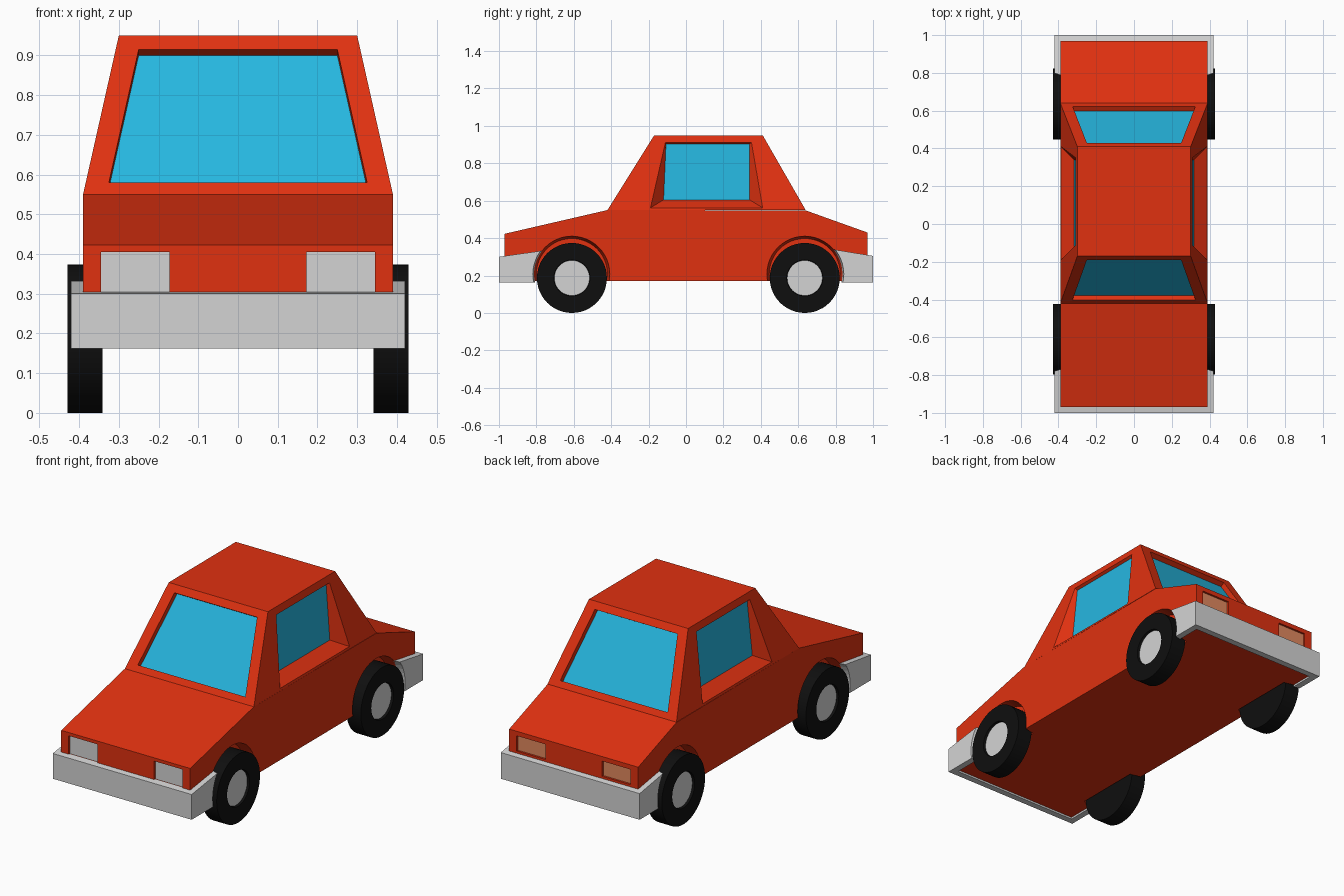
import bpy, bmesh, math
from mathutils import Matrix, Vector

if "Cube" in bpy.data.objects:
    bpy.data.objects.remove(bpy.data.objects["Cube"])


def material(name, rgb):
    m = bpy.data.materials.new(name)
    lin = [(c / 255 / 12.92) if c < 11 else ((c / 255 + 0.055) / 1.055) ** 2.4 for c in rgb]
    m.diffuse_color = (*lin, 1)
    m.use_nodes = True
    m.node_tree.nodes["Principled BSDF"].inputs["Base Color"].default_value = m.diffuse_color
    return m


RED = material("red paint", (224, 49, 16))
GLASS = material("blue glass", (38, 183, 224))
GREY = material("light grey", (212, 212, 212))
AMBER = material("amber lens", (225, 137, 95))
BLACK = material("black rubber", (15, 15, 15))


def finish(bm, name, *mats, helper=False):
    bmesh.ops.recalc_face_normals(bm, faces=bm.faces)
    me = bpy.data.meshes.new(name)
    bm.to_mesh(me)
    bm.free()
    ob = bpy.data.objects.new(name, me)
    bpy.context.collection.objects.link(ob)
    for m in mats:
        me.materials.append(m)
    ob.hide_render = helper
    if helper:
        ob.hide_set(True)
    return ob


def prism(name, profile, half_width, mat):
    """Side profile (y, z) extruded across x."""
    bm = bmesh.new()
    face = bm.faces.new([bm.verts.new((-half_width, y, z)) for y, z in profile])
    ext = bmesh.ops.extrude_face_region(bm, geom=[face])["geom"]
    bmesh.ops.translate(bm, vec=(2 * half_width, 0, 0),
                        verts=[v for v in ext if isinstance(v, bmesh.types.BMVert)])
    return finish(bm, name, mat)


def add_box(bm, lo, hi):
    lo, hi = Vector(lo), Vector(hi)
    mat = Matrix.Translation((lo + hi) / 2) @ Matrix.Diagonal((*(hi - lo), 1))
    bmesh.ops.create_cube(bm, size=1, matrix=mat)


def cut(ob, cutter):
    mod = ob.modifiers.new("cut", "BOOLEAN")
    mod.operation = "DIFFERENCE"
    mod.solver = "EXACT"
    mod.object = cutter


AXLES = {"front": -0.61, "rear": 0.635}
SIDES = {"left": -1, "right": 1}

# Wheel arch cutter: slightly tapered
bm = bmesh.new()
for y in AXLES.values():
    for s in SIDES.values():
        bmesh.ops.create_cone(bm, cap_ends=True, segments=48, radius1=0.19, radius2=0.215, depth=0.12,
                              matrix=Matrix.Translation((s * 0.39, y, 0.208))
                              @ Matrix.Rotation(s * math.pi / 2, 4, "Y"))
arches = finish(bm, "arch_cutter", RED, helper=True)

# Lamps: recess cutter and thin lenses
recess = bmesh.new()
for name, s, z0, mat in (("headlights", -1, 0.303, GREY), ("tail_lights", 1, 0.322, AMBER)):
    bm = bmesh.new()
    for x0, x1 in ((-0.345, -0.172), (0.172, 0.345)):
        back, lens, out = 0.953, 0.959, 1.05
        ys = sorted((s * back, s * out))
        add_box(recess, (x0, ys[0], z0), (x1, ys[1], 0.405))
        ys = sorted((s * (back - 0.002), s * lens))
        add_box(bm, (x0, ys[0], z0), (x1, ys[1], 0.405))
    finish(bm, name, mat)
lamp_cutter = finish(recess, "lamp_cutter", RED, helper=True)

# Lower body
body = prism("lower_body", [(-0.97, 0.172), (-0.97, 0.423), (-0.42, 0.55),
                            (0.64, 0.548), (0.97, 0.43), (0.97, 0.172)], 0.39, RED)
cut(body, arches)
cut(body, lamp_cutter)

# Bumpers: hollow wraparound bars ending at the arches
bm = bmesh.new()
add_box(bm, (-0.385, -0.965, 0), (0.385, 0.965, 0.6))
inner = finish(bm, "bumper_cutter", RED, helper=True)
for name, s, z0, z1 in (("front_bumper", -1, 0.30, 0.341), ("rear_bumper", 1, 0.305, 0.352)):
    bumper = prism(name, [(s, 0.162), (s, z0), (s * 0.71, z1), (s * 0.71, 0.162)], 0.42, GREY)
    cut(bumper, inner)
    cut(bumper, arches)

# Cabin: tapered box, each wall a frame with a recessed window
cabin = bmesh.new()


def t(z):
    return (z - 0.55) / 0.4


def quad(pts, index=0):
    cabin.faces.new([cabin.verts.new(p) for p in pts]).material_index = index


def window_wall(outer, opening, glass):
    for ring_a, ring_b in ((outer, opening), (opening, glass)):
        for i in range(4):
            j = (i + 1) % 4
            quad((ring_a[i], ring_a[j], ring_b[j], ring_b[i]))
    quad(glass, 1)


def end_point(x, z, y0, y1):
    return Vector((x, y0 + (y1 - y0) * t(z), z))


def side_point(s, y, z):
    return Vector((s * (0.39 - 0.09 * t(z)), y, z))


# windscreen and rear window
for y0, y1, s in ((-0.42, -0.17, -1), (0.64, 0.41, 1)):
    outer = [end_point(x, z, y0, y1) for x, z in ((-0.39, 0.55), (0.39, 0.55), (0.30, 0.95), (-0.30, 0.95))]
    opening = [end_point(x, z, y0, y1) for x, z in ((-0.325, 0.58), (0.325, 0.58), (0.25, 0.915), (-0.25, 0.915))]
    inward = Vector((0, -s * 0.4, -abs(y1 - y0))).normalized() * 0.028
    window_wall(outer, opening, [p + inward for p in opening])
# side windows
for s in SIDES.values():
    outer = [side_point(s, y, z) for y, z in ((-0.42, 0.55), (0.64, 0.55), (0.41, 0.95), (-0.17, 0.95))]
    opening = [side_point(s, y, z) for y, z in ((-0.19, 0.562), (0.41, 0.562), (0.35, 0.912), (-0.11, 0.912))]
    glass = [Vector((s * x, y, z)) for x, y, z in
             ((0.317, -0.12, 0.605), (0.317, 0.34, 0.605), (0.295, 0.34, 0.903), (0.295, -0.107, 0.903))]
    window_wall(outer, opening, glass)
# roof and floor
quad([(-0.30, -0.17, 0.95), (0.30, -0.17, 0.95), (0.30, 0.41, 0.95), (-0.30, 0.41, 0.95)])
quad([(-0.39, -0.42, 0.55), (0.39, -0.42, 0.55), (0.39, 0.64, 0.55), (-0.39, 0.64, 0.55)])
bmesh.ops.remove_doubles(cabin, verts=cabin.verts, dist=0.0005)
finish(cabin, "cabin", RED, GLASS)

# Wheels: tyre with a slightly sunken hub disc
for end, y in AXLES.items():
    for side, s in SIDES.items():
        bm = bmesh.new()
        bmesh.ops.create_cone(bm, cap_ends=True, segments=48, radius1=0.187, radius2=0.187, depth=0.088)
        bm.faces.ensure_lookup_table()
        cap = max(bm.faces, key=lambda f: f.calc_center_median().z)
        bmesh.ops.inset_region(bm, faces=[cap], thickness=0.09)
        bmesh.ops.inset_region(bm, faces=[cap], thickness=0.003, depth=-0.012)
        cap.material_index = 1
        bm.transform(Matrix.Translation((s * 0.385, y, 0.187)) @ Matrix.Rotation(s * math.pi / 2, 4, "Y"))
        wheel = finish(bm, f"{end}_{side}_wheel", BLACK, GREY)
        bpy.ops.object.select_all(action="DESELECT")
        wheel.select_set(True)
        bpy.context.view_layer.objects.active = wheel
        bpy.ops.object.shade_smooth_by_angle(angle=math.radians(30))
